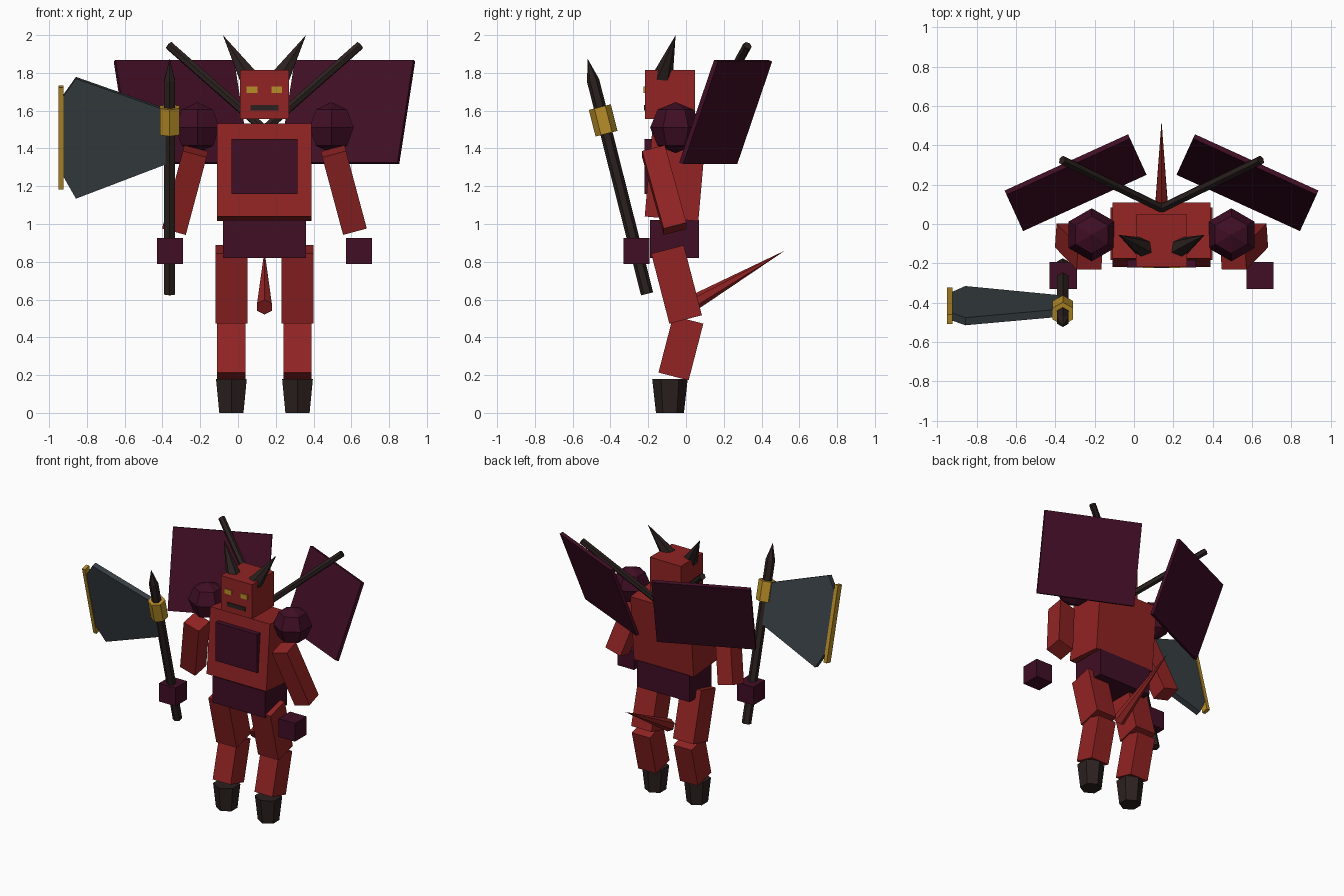
import bpy
import bmesh
from math import radians
from mathutils import Euler, Matrix, Vector

if "Cube" in bpy.data.objects:
    bpy.data.objects.remove(bpy.data.objects["Cube"], do_unlink=True)

MID = 0.14  # centre line of the body


def material(name, rgb):
    m = bpy.data.materials.new(name)
    m.use_nodes = True
    m.diffuse_color = (*rgb, 1)
    m.node_tree.nodes["Principled BSDF"].inputs["Base Color"].default_value = (*rgb, 1)
    return m


RED = material("red skin", (0.287, 0.017, 0.017))
PURPLE = material("dark purple", (0.051, 0.0044, 0.018))
DARK = material("near black", (0.024, 0.015, 0.014))
STEEL = material("dark steel", (0.040, 0.051, 0.058))
GOLD = material("gold", (0.479, 0.27, 0.021))


def finish(name, bm, mat, matrix):
    bmesh.ops.recalc_face_normals(bm, faces=bm.faces)
    mesh = bpy.data.meshes.new(name)
    bm.to_mesh(mesh)
    bm.free()
    mesh.materials.append(mat)
    ob = bpy.data.objects.new(name, mesh)
    ob.matrix_world = matrix
    bpy.context.collection.objects.link(ob)
    return ob


def box(name, mat, centre, size, turn=(0, 0, 0), frame=Matrix()):
    bm = bmesh.new()
    bmesh.ops.create_cube(bm, size=1)
    bmesh.ops.scale(bm, vec=size, verts=bm.verts)
    rot = Euler([radians(a) for a in turn]).to_matrix().to_4x4()
    return finish(name, bm, mat, frame @ Matrix.Translation(centre) @ rot)


def rod(name, mat, start, end, r1, r2, frame=Matrix(), sides=6):
    # tapered prism or cone from start to end
    start, end = Vector(start), Vector(end)
    axis = end - start
    bm = bmesh.new()
    bmesh.ops.create_cone(bm, cap_ends=True, segments=sides, radius1=r1,
                          radius2=r2, depth=axis.length)
    bmesh.ops.remove_doubles(bm, verts=bm.verts, dist=0.0001)
    rot = Vector((0, 0, 1)).rotation_difference(axis).to_matrix().to_4x4()
    return finish(name, bm, mat, frame @ Matrix.Translation((start + end) / 2) @ rot)


# Trunk and head
box("torso", RED, (MID, -0.055, 1.274), (0.5, 0.285, 0.495), (-5, 0, 0))
box("chest_plate", PURPLE, (MID, -0.19, 1.305), (0.35, 0.06, 0.29))
box("waist", PURPLE, (MID, -0.06, 0.92), (0.44, 0.26, 0.2))
box("head", RED, (MID, -0.085, 1.685), (0.26, 0.265, 0.26))
box("mouth", DARK, (MID, -0.218, 1.615), (0.15, 0.009, 0.03))
rod("tail", RED, (MID, 0.0, 0.56), (MID, 0.525, 0.86), 0.045, 0)

# Paired parts, mirrored about the body's centre line
for side, s in (("left", 1), ("right", -1)):
    def at(dx, y, z):
        return (MID + s * dx, y, z)

    box(side + "_eye", GOLD, at(0.066, -0.22, 1.71), (0.056, 0.009, 0.035))
    rod(side + "_horn", DARK, at(0.075, -0.13, 1.76), at(0.22, -0.055, 2.0), 0.06, 0)

    bm = bmesh.new()
    bmesh.ops.create_uvsphere(bm, u_segments=6, v_segments=4, radius=0.135)
    finish(side + "_shoulder", bm, PURPLE, Matrix.Translation(at(0.355, -0.055, 1.51)))

    box(side + "_arm", RED, at(0.42, -0.115, 1.18), (0.13, 0.125, 0.44), (15, -15 * s, 0))
    box(side + "_hand", PURPLE, at(0.5, -0.262, 0.858), (0.138, 0.138, 0.138))
    box(side + "_thigh", RED, at(0.175, -0.05, 0.68), (0.17, 0.178, 0.383), (14.5, 0, 0))
    box(side + "_shin", RED, at(0.175, -0.027, 0.343), (0.15, 0.165, 0.31), (-14.5, 0, 0))
    rod(side + "_hoof", DARK, at(0.175, -0.085, 0), at(0.175, -0.085, 0.18), 0.074, 0.094)

    # Wings: a tilted panel and the bone behind it
    box(side + "_wing_panel", PURPLE, at(0.437, 0.21, 1.593), (0.69, 0.025, 0.58),
        (-20.5, 0, -24.5 * s))
    rod(side + "_wing_bone", DARK, at(0, 0.08, 1.5), at(0.505, 0.325, 1.945), 0.024, 0.024)

# Axe, built upright and then leaned forward
lean = Matrix.Translation((-0.362, -0.206, 0.63)) @ Matrix.Rotation(radians(14.2), 4, "X")
rod("axe_shaft", DARK, (0, 0, 0), (0, 0, 1.165), 0.033, 0.033, lean)
rod("axe_spike", DARK, (0, 0, 1.165), (0, 0, 1.285), 0.033, 0, lean)
rod("axe_collar", GOLD, (0, 0, 0.875), (0, 0, 1.02), 0.06, 0.06, lean)
box("axe_edge", GOLD, (-0.575, 0, 0.855), (0.026, 0.05, 0.555), frame=lean)

# Blade outline in the axe's own frame, then thickened
outline = [(0, 1.0), (-0.496, 1.18), (-0.565, 1.08), (-0.565, 0.65), (-0.496, 0.525), (0, 0.72)]
bm = bmesh.new()
face = bm.faces.new([bm.verts.new((x, -0.02, z)) for x, z in outline])
grown = bmesh.ops.extrude_face_region(bm, geom=[face])
bmesh.ops.translate(bm, vec=(0, 0.04, 0),
                    verts=[v for v in grown["geom"] if isinstance(v, bmesh.types.BMVert)])
finish("axe_blade", bm, STEEL, lean)
